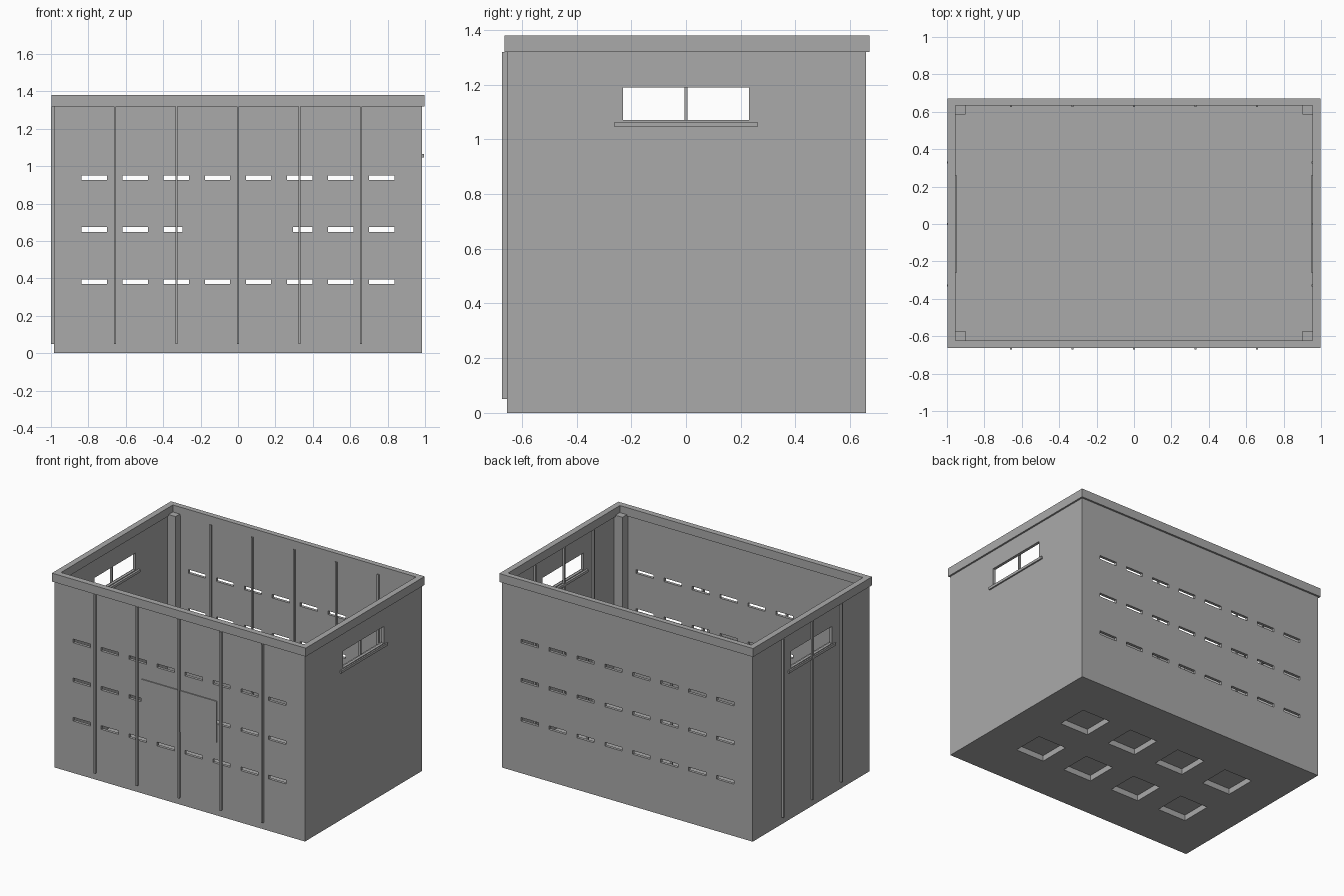
import bpy
import bmesh
from mathutils import Matrix, Vector

old = bpy.data.objects.get("Cube")
if old:
    bpy.data.objects.remove(old, do_unlink=True)

gray = bpy.data.materials.new("matte_gray")
gray.use_nodes = True
tone = (0.4, 0.4, 0.4, 1)
gray.diffuse_color = tone
gray.node_tree.nodes["Principled BSDF"].inputs["Base Color"].default_value = tone


def boxes(name, spans):
    """One object made of boxes, each given as (x0, x1), (y0, y1), (z0, z1)."""
    bm = bmesh.new()
    for span in spans:
        low, high = (Vector(corner) for corner in zip(*span))
        place = Matrix.Translation((low + high) / 2) @ Matrix.Diagonal((*(high - low), 1))
        bmesh.ops.create_cube(bm, size=1, matrix=place)
    mesh = bpy.data.meshes.new(name)
    bm.to_mesh(mesh)
    bm.free()
    mesh.materials.append(gray)
    obj = bpy.data.objects.new(name, mesh)
    bpy.context.collection.objects.link(obj)
    return obj


def cut(target, spans):
    """Subtract boxes from an object and discard the cutter."""
    cutter = boxes("cutter", spans)
    cutter.hide_render = True
    mod = target.modifiers.new("cut", 'BOOLEAN')
    mod.operation = 'DIFFERENCE'
    mod.solver = 'EXACT'
    mod.object = cutter
    bpy.context.view_layer.objects.active = target
    bpy.ops.object.modifier_apply(modifier=mod.name)
    bpy.data.objects.remove(cutter, do_unlink=True)


def around(center, size):
    return (center - size / 2, center + size / 2)


# Main dimensions
X, FRONT, BACK = 0.985, -0.655, 0.658
WALL, FLOOR, RIM_Z, TOP = 0.02, 0.06, 1.32, 1.38
PITCH, RIB = 0.329, 0.012
XI, FI, BI = X - WALL, FRONT + WALL, BACK - WALL

# Crate body: hollow, with vent slots, hand windows and underside pockets
body = boxes("crate_body", [((-X, X), (FRONT, BACK), (0, RIM_Z))])
cut(body, [((-XI, XI), (FI, BI), (FLOOR, 2))])

slots = [(around((i - 3.5) * 0.2195, 0.136), (-1, 1), around(z, 0.026))
         for i in range(8) for z in (0.382, 0.661, 0.938)]
windows = [((-2, 2), (-0.23, 0.23), (1.07, 1.19))]
pockets = [(around((i - 1.5) * 0.395, 0.222), around(y, 0.222), (-0.1, 0.04))
           for i in range(4) for y in (-0.22, 0.22)]
cut(body, slots + windows + pockets)

# Thick rim around the open top
rim = boxes("top_rim", [((-0.997, 0.997), (-0.664, 0.671), (RIM_Z, TOP))])
cut(rim, [((-0.955, 0.955), (-0.622, 0.633), (1, 2))])

# Vertical ribs: outside on the front and right walls, inside on the others
rib_z = (0.05, RIM_Z)
for name, span in (("front_ribs", (-0.672, FRONT)), ("back_inner_ribs", (0.626, BI))):
    boxes(name, [(around(i * PITCH, RIB), span, rib_z) for i in range(-2, 3)])
for name, span in (("right_ribs", (-1, -X)), ("left_inner_ribs", (0.95, XI))):
    boxes(name, [(span, around(i * PITCH, RIB), rib_z) for i in range(-1, 2)])

# Square posts in the inner corners
boxes("corner_posts", [(x, y, (FLOOR, 1.33))
                       for x in ((-XI, -0.9), (0.9, XI))
                       for y in ((FI, -0.572), (0.585, BI))])

# Sills under the hand windows
for name, span in (("left_sill", (0.95, 0.995)), ("right_sill", (-0.995, -0.95))):
    boxes(name, [(span, (-0.262, 0.262), (1.046, 1.064))])

# Blank plate on the front wall
boxes("front_plate", [((-0.297, 0.295), (FRONT - 0.007, FRONT), (0.52, 0.813))])
